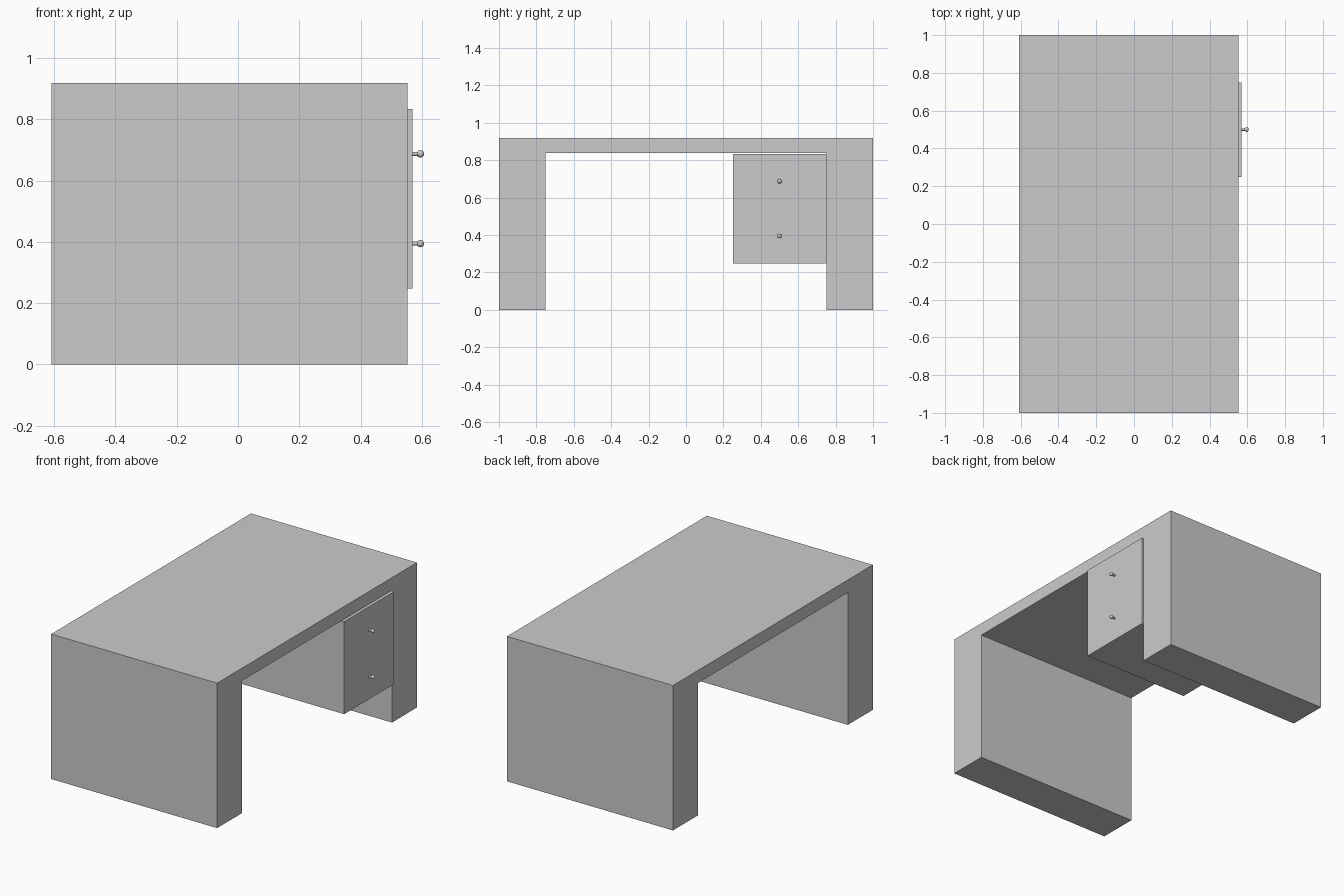
import bpy
import bmesh
from mathutils import Matrix, Vector

if "Cube" in bpy.data.objects:
    bpy.data.objects.remove(bpy.data.objects["Cube"])

X_BACK, X_FRONT = -0.609, 0.554      # desk depth
FACE_X = 0.569                       # outer plane of the drawer fronts
DRAWER_BACK = -0.174
Z_LOW, Z_HIGH = 0.248, 0.834         # drawer stack height


def finish(name, bm):
    bmesh.ops.recalc_face_normals(bm, faces=bm.faces)
    mesh = bpy.data.meshes.new(name)
    bm.to_mesh(mesh)
    bm.free()
    obj = bpy.data.objects.new(name, mesh)
    bpy.context.collection.objects.link(obj)
    return obj


def box(name, lo, hi):
    lo, hi = Vector(lo), Vector(hi)
    bm = bmesh.new()
    bmesh.ops.create_cube(bm, size=1.0)
    bmesh.ops.scale(bm, vec=hi - lo, verts=bm.verts)
    bmesh.ops.translate(bm, vec=(lo + hi) / 2, verts=bm.verts)
    return finish(name, bm)


def knob(name, y, z):
    # Short stem along x ending in a small ball
    bm = bmesh.new()
    stem = (FACE_X - 0.004, 0.594)
    turn = Matrix.Translation((sum(stem) / 2, y, z)) @ Matrix.Rotation(1.5707963, 4, 'Y')
    bmesh.ops.create_cone(bm, cap_ends=True, segments=24, radius1=0.0065,
                          radius2=0.0065, depth=stem[1] - stem[0], matrix=turn)
    ball = Matrix.Translation((0.5955, y, z)) @ Matrix.Rotation(1.5707963, 4, 'Y')
    bmesh.ops.create_uvsphere(bm, u_segments=24, v_segments=12, radius=0.012, matrix=ball)
    obj = finish(name, bm)
    bpy.ops.object.select_all(action='DESELECT')
    obj.select_set(True)
    bpy.context.view_layer.objects.active = obj
    bpy.ops.object.shade_smooth_by_angle()


# Desk frame: U-shaped profile in the y-z plane, extruded along x
profile = [(-1, 0), (-0.75, 0), (-0.75, 0.838), (0.75, 0.838),
           (0.75, 0), (1, 0), (1, 0.918), (-1, 0.918)]
bm = bmesh.new()
face = bm.faces.new([bm.verts.new((X_BACK, y, z)) for y, z in profile])
extruded = bmesh.ops.extrude_face_region(bm, geom=[face], use_keep_orig=True)["geom"]
bmesh.ops.translate(bm, vec=(X_FRONT - X_BACK, 0, 0),
                    verts=[g for g in extruded if isinstance(g, bmesh.types.BMVert)])
finish("desk_frame", bm)

# Two stacked drawers with a knob in the middle of each
height = (Z_HIGH - Z_LOW) / 2
for i, label in enumerate(("lower", "upper")):
    z = Z_LOW + i * height
    box(label + "_drawer", (DRAWER_BACK, 0.25, z), (FACE_X, 0.75, z + height))
    knob(label + "_drawer_knob", 0.5, z + height / 2)
